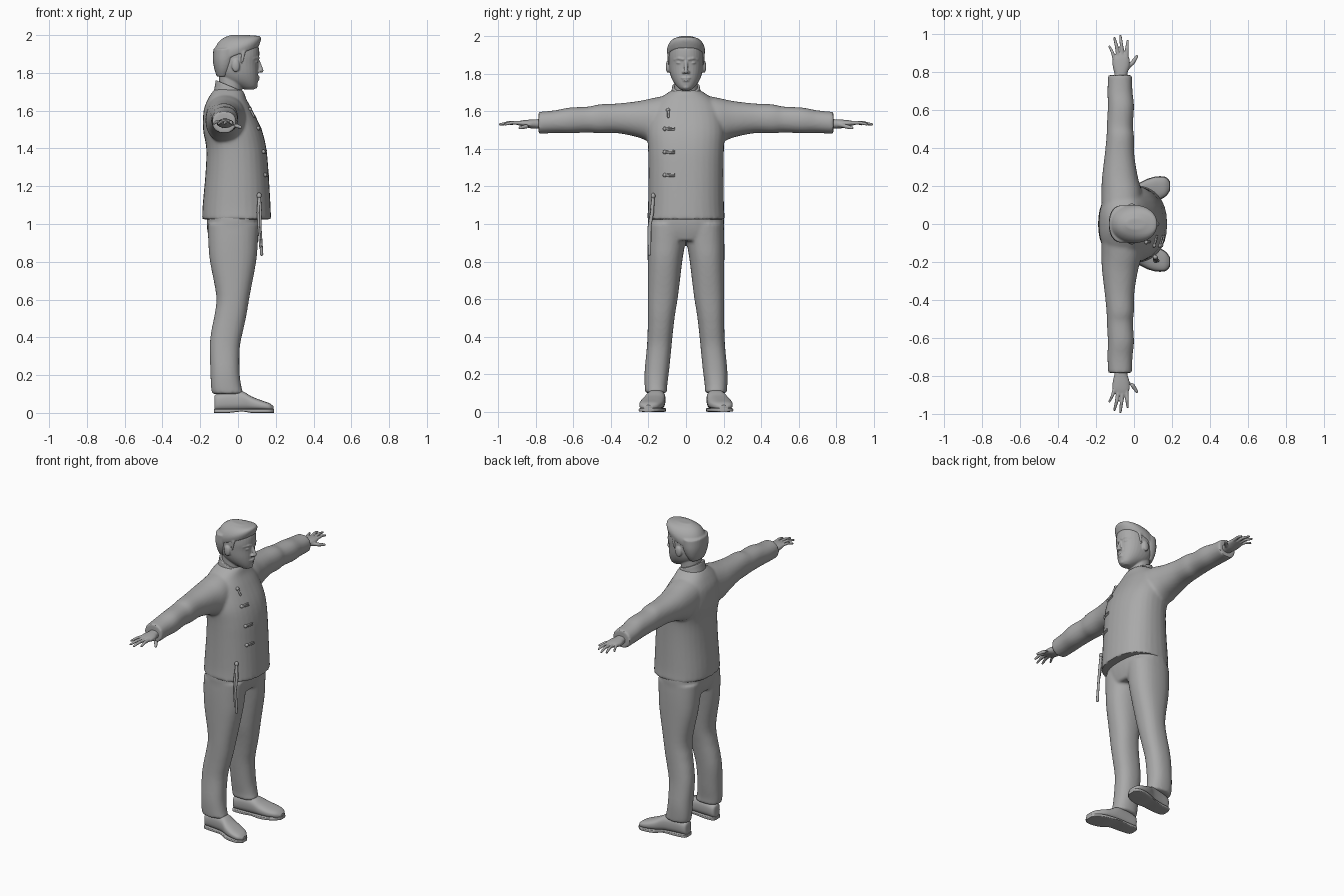
import bpy, bmesh, math
from mathutils import Vector

grey = bpy.data.materials.new("plain grey")
grey.diffuse_color = (0.4, 0.4, 0.4, 1)


def catmull(rows, steps):
    """Smoothly resample a list of equal-length tuples."""
    out = []
    for i in range(len(rows) - 1):
        a, b = rows[max(i - 1, 0)], rows[i]
        c, d = rows[i + 1], rows[min(i + 2, len(rows) - 1)]
        for k in range(steps):
            t = k / steps
            out.append([0.5 * (2 * q + (r - p) * t + (2 * p - 5 * q + 4 * r - s) * t * t
                        + (3 * q - p - 3 * r + s) * t ** 3) for p, q, r, s in zip(a, b, c, d)])
    return out + [list(rows[-1])]


def skin(bm, rings):
    loops = [[bm.verts.new(p) for p in ring] for ring in rings]
    n = len(loops[0])
    for a, b in zip(loops, loops[1:]):
        for i in range(n):
            bm.faces.new((a[i], a[(i + 1) % n], b[(i + 1) % n], b[i]))
    bm.faces.new(loops[0])
    bm.faces.new(loops[-1])


def loft(bm, axis, rows, s=1, power=2.2, n=32, steps=4):
    """Rows: position on axis, min/max of the two other axes, optional shear."""
    rings = []
    for r in catmull(rows, steps):
        t, a0, a1, b0, b1 = r[:5]
        sh = r[5] if len(r) > 5 else 0
        ring = []
        for i in range(n):
            g = 2 * math.pi * i / n
            u, v = [math.copysign(abs(w) ** (2 / power), w) for w in (math.cos(g), math.sin(g))]
            da = u * (a1 - a0) / 2
            a, b, c = (a0 + a1) / 2 + da, (b0 + b1) / 2 + v * (b1 - b0) / 2, t + sh * da
            p = {"z": (a, b, c), "y": (a, c, b), "x": (c, a, b)}[axis]
            ring.append((p[0], p[1] * s, p[2]))
        rings.append(ring)
    skin(bm, rings)


def tube(bm, pts, radii, s=1, n=10):
    """Tapered tube with rounded ends along a path."""
    pts = [Vector((p[0], p[1] * s, p[2])) for p in pts]
    d0, d1 = (pts[0] - pts[1]).normalized(), (pts[-1] - pts[-2]).normalized()
    r0, r1 = radii[0], radii[-1]
    pts = [pts[0] + d0 * r0 * .9, pts[0] + d0 * r0 * .6] + pts + [pts[-1] + d1 * r1 * .6, pts[-1] + d1 * r1 * .9]
    radii = [r0 * .4, r0 * .8] + list(radii) + [r1 * .8, r1 * .4]
    rings = []
    for i, p in enumerate(pts):
        d = (pts[min(i + 1, len(pts) - 1)] - pts[max(i - 1, 0)]).normalized()
        u = d.orthogonal().normalized()
        v = d.cross(u)
        rings.append([p + (u * math.cos(2 * math.pi * k / n) + v * math.sin(2 * math.pi * k / n)) * radii[i]
                      for k in range(n)])
    skin(bm, rings)


def ball(bm, c, r):
    vs = bmesh.ops.create_uvsphere(bm, u_segments=16, v_segments=10, radius=1)["verts"]
    for v in vs:
        v.co = Vector([c[i] + v.co[i] * r[i] for i in range(3)])


def finish(name, bm, voxel=0, smooth=0):
    bmesh.ops.recalc_face_normals(bm, faces=bm.faces)
    me = bpy.data.meshes.new(name)
    bm.to_mesh(me)
    bm.free()
    ob = bpy.data.objects.new(name, me)
    bpy.context.collection.objects.link(ob)
    bpy.ops.object.select_all(action="DESELECT")
    ob.select_set(True)
    bpy.context.view_layer.objects.active = ob
    if voxel:  # fuse overlapping pieces into one soft surface
        m = ob.modifiers.new("fuse", "REMESH")
        m.mode, m.voxel_size = "VOXEL", voxel
        bpy.ops.object.modifier_apply(modifier="fuse")
        m = ob.modifiers.new("soften", "SMOOTH")
        m.factor, m.iterations = 0.5, smooth
        bpy.ops.object.modifier_apply(modifier="soften")
    ob.data.materials.clear()
    ob.data.materials.append(grey)
    bpy.ops.object.shade_smooth_by_angle(angle=math.radians(45))
    return ob


# Jacket: torso and both sleeves
bm = bmesh.new()
loft(bm, "z", [(1.025, -.19, .175, -.207, .207), (1.1, -.187, .172, -.202, .202), (1.27, -.172, .162, -.2, .2),
               (1.4, -.168, .15, -.202, .202), (1.5, -.185, .125, -.208, .208), (1.6, -.182, .078, -.19, .19),
               (1.66, -.16, .045, -.15, .15), (1.70, -.135, .03, -.095, .095), (1.715, -.12, .01, -.07, .07)], power=2.3)
for s in (1, -1):
    loft(bm, "y", [(.08, -.17, .04, 1.46, 1.69), (.17, -.172, .04, 1.43, 1.672), (.25, -.168, .02, 1.46, 1.655),
                   (.36, -.155, .002, 1.483, 1.642), (.46, -.145, .0, 1.483, 1.637), (.52, -.143, -.006, 1.487, 1.625),
                   (.62, -.138, .0, 1.483, 1.62), (.70, -.14, -.008, 1.484, 1.605), (.785, -.136, -.01, 1.48, 1.597)], s)
jacket = finish("jacket", bm, .009, 5)

# Stand collar, tilted forward
bm = bmesh.new()
loft(bm, "z", [(1.665, -.128, .04, -.085, .085, -.4), (1.70, -.122, .036, -.078, .078, -.42),
               (1.728, -.118, .03, -.074, .074, -.42), (1.731, -.112, .024, -.068, .068, -.42)], n=40)
finish("collar", bm)

# Trousers: seat and two legs
bm = bmesh.new()
loft(bm, "z", [(.91, -.145, .095, -.12, .12), (.95, -.16, .108, -.19, .19), (1.0, -.165, .118, -.203, .203),
               (1.06, -.165, .12, -.2, .2)], power=2.5)
for s in (1, -1):
    loft(bm, "z", [(.1, -.137, .03, .1, .217, .22), (.14, -.143, .018, .1, .22, .15), (.22, -.146, .008, .09, .22),
                   (.35, -.15, .01, .077, .208), (.44, -.14, .028, .068, .204), (.52, -.124, .045, .058, .203),
                   (.62, -.115, .062, .042, .203), (.8, -.148, .096, .02, .204), (.9, -.157, .105, .004, .204),
                   (1.0, -.16, .112, -.01, .202)], s, power=2.3)
finish("trousers", bm, .009, 4)

# Shoes with toes turned out, on a thin sole with a raised heel
outline = [(-.125, .13, .172, .09), (-.112, .112, .188, .1), (-.05, .11, .197, .115), (.02, .11, .212, .115),
           (.07, .114, .235, .088), (.12, .124, .248, .068), (.165, .148, .245, .052), (.188, .178, .222, .035)]
for s, side in ((1, "left"), (-1, "right")):
    bm = bmesh.new()
    loft(bm, "x", [(x, a, b, .012, h) for x, a, b, h in outline], s, 2.6)
    finish(side + "_shoe", bm)
    bm = bmesh.new()
    loft(bm, "x", [(x * 1.01, a - .003, b + .003, .007 if -.03 < x < .05 else 0, .02) for x, a, b, h in outline], s, 6)
    finish(side + "_sole", bm)

# Head, neck and face
bm = bmesh.new()
loft(bm, "z", [(1.64, -.1, .02, -.065, .065), (1.72, -.1, .02, -.062, .062), (1.82, -.1, .03, -.064, .064)])
loft(bm, "z", [(1.712, .035, .085, -.024, .024), (1.728, -.005, .1, -.044, .044), (1.76, -.075, .106, -.069, .069),
               (1.80, -.108, .107, -.085, .085), (1.85, -.12, .107, -.092, .092), (1.90, -.125, .113, -.094, .094),
               (1.95, -.11, .103, -.085, .085), (1.985, -.06, .05, -.045, .045)])
tube(bm, [(.106, 0, 1.865), (.117, 0, 1.835), (.124, 0, 1.812)], [.009, .010, .012])  # nose
ball(bm, (.102, 0, 1.777), (.014, .026, .006))  # upper lip
ball(bm, (.101, 0, 1.764), (.013, .021, .006))  # lower lip
ball(bm, (.09, 0, 1.73), (.014, .02, .014))  # chin
for s in (1, -1):
    ball(bm, (.112, s * .014, 1.808), (.01, .008, .007))  # nostril
    tube(bm, [(.11, .014, 1.877), (.103, .037, 1.882), (.083, .062, 1.876)], [.006, .007, .005], s)  # brow
    ball(bm, (.093, s * .036, 1.858), (.013, .016, .006))  # eyelids
    ball(bm, (-.012, s * .096, 1.838), (.022, .012, .034))  # ear
finish("head", bm, .0045, 3)

# Hair: swept cap and cropped back
bm = bmesh.new()
loft(bm, "z", [(1.893, -.132, .108, -.098, .098, .36), (1.93, -.131, .12, -.101, .101, .3),
               (1.963, -.118, .122, -.088, .088, .2), (1.986, -.09, .108, -.064, .064, .1),
               (2.0, -.04, .06, -.028, .028, 0)])
loft(bm, "z", [(1.78, -.112, -.05, -.062, .062), (1.82, -.125, -.025, -.084, .084), (1.87, -.133, -.005, -.097, .097),
               (1.93, -.13, .01, -.098, .098)])
for s in (1, -1):
    tube(bm, [(.03, .088, 1.91), (.022, .09, 1.87), (.018, .089, 1.845)], [.011, .009, .006], s)  # sideburn
finish("hair", bm, .006, 3)

# Hands, palms down with spread fingers
fingers = [((-.098, .87), (-.13, .942), .0085), ((-.08, .885), (-.103, .985), .0095),
           ((-.06, .89), (-.072, .997), .0095), ((-.04, .885), (-.034, .97), .0095)]
for s, side in ((1, "left"), (-1, "right")):
    bm = bmesh.new()
    loft(bm, "y", [(.74, -.105, -.035, 1.508, 1.562), (.79, -.103, -.035, 1.508, 1.558),
                   (.83, -.112, -.024, 1.51, 1.556), (.87, -.112, -.024, 1.52, 1.552),
                   (.9, -.095, -.035, 1.528, 1.546)], s)
    for (x0, y0), (x1, y1), r in fingers:
        tube(bm, [(x0, y0 - .02, 1.537), ((x0 + x1) / 2, (y0 + y1) / 2, 1.54), (x1, y1 - .005, 1.53)],
             [r * 1.15, r, r * .7], s)
    tube(bm, [(-.045, .815, 1.53), (-.008, .85, 1.52), (.006, .87, 1.515), (.015, .885, 1.512)],
         [.017, .012, .010, .008], s)  # thumb
    finish(side + "_hand", bm, .0038, 2)


def front(y, z):
    """Point on the front of the jacket."""
    hit, loc, _, _ = jacket.ray_cast(Vector((1, y, z)), Vector((-1, 0, 0)))
    return Vector((loc.x + .003, y, z)) if hit else Vector((.15, y, z))


# Knotted fastenings: one upright at the throat, three across
bm = bmesh.new()
tube(bm, [front(-.094, z) for z in (1.605, 1.59, 1.57)], [.007, .006, .006])
ball(bm, front(-.096, 1.607), (.011, .011, .011))
for z in (1.507, 1.383, 1.26):
    for k in (-.004, .004):
        tube(bm, [front(-.112, z), front(-.09, z + k), front(-.064, z + k * 1.3)], [.006, .005, .005])
    ball(bm, front(-.113, z), (.011, .011, .011))
finish("fastenings", bm)

# Hanging cord with a knot at the hip
bm = bmesh.new()
top = Vector((.112, -.175, 1.15))
ball(bm, top, (.013, .012, .016))
tube(bm, [top, (.118, -.18, 1.06), (.116, -.192, .99), (.122, -.193, .9), (.125, -.194, .84)],
     [.009, .009, .008, .008, .009])
tube(bm, [top, (.106, -.186, 1.06), (.11, -.199, .98), (.118, -.2, .88)], [.007, .007, .006, .006])
finish("hanging_cord", bm)
